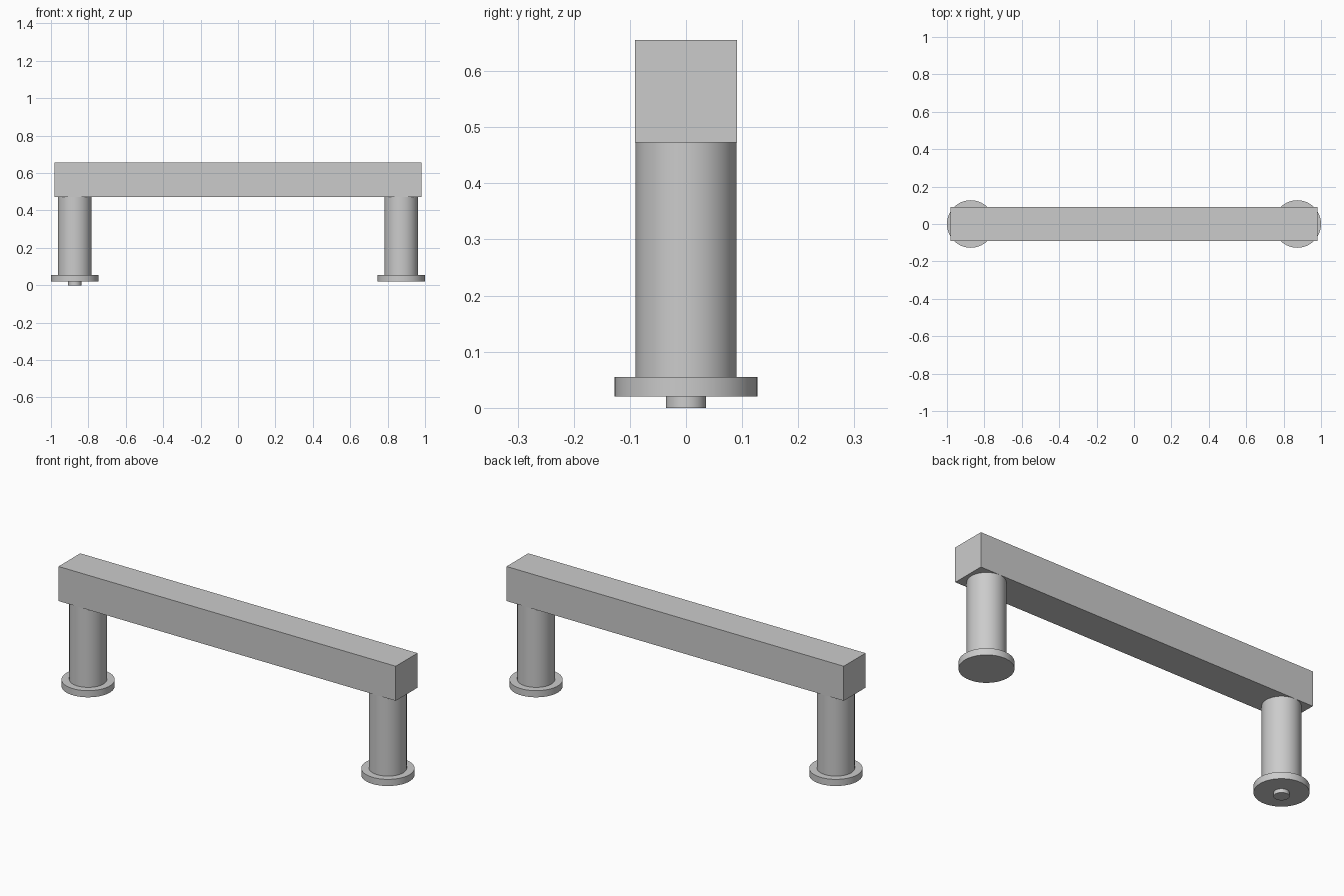
import bpy
import math

cube = bpy.data.objects.get("Cube")
if cube:
    bpy.data.objects.remove(cube, do_unlink=True)

grey = bpy.data.materials.new("plain grey")
grey.use_nodes = True
colour = (0.6, 0.6, 0.6, 1)
grey.diffuse_color = colour
grey.node_tree.nodes["Principled BSDF"].inputs["Base Color"].default_value = colour

POST_X = 0.873


def disc(name, x, radius, bottom, top):
    """Upright round part with smooth sides and sharp rims."""
    bpy.ops.mesh.primitive_cylinder_add(
        vertices=64, radius=radius, depth=top - bottom,
        location=(x, 0, (bottom + top) / 2))
    obj = bpy.context.object
    obj.name = name
    obj.data.materials.append(grey)
    bpy.ops.object.shade_smooth_by_angle(angle=math.radians(30))
    return obj


# Square grip bar
bpy.ops.mesh.primitive_cube_add(size=1, location=(0, 0, 0.564))
bar = bpy.context.object
bar.name = "grip_bar"
bar.scale = (1.964, 0.181, 0.182)
bpy.ops.object.transform_apply(location=False, rotation=False, scale=True)
bar.data.materials.append(grey)

# Round posts with base flanges
for side, sign in (("left", 1), ("right", -1)):
    disc(side + "_post", sign * POST_X, 0.09, 0.055, 0.473)
    disc(side + "_flange", sign * POST_X, 0.127, 0.02, 0.055)

# Short locating pin under the right flange only
disc("right_pin", -POST_X, 0.036, 0, 0.02)
